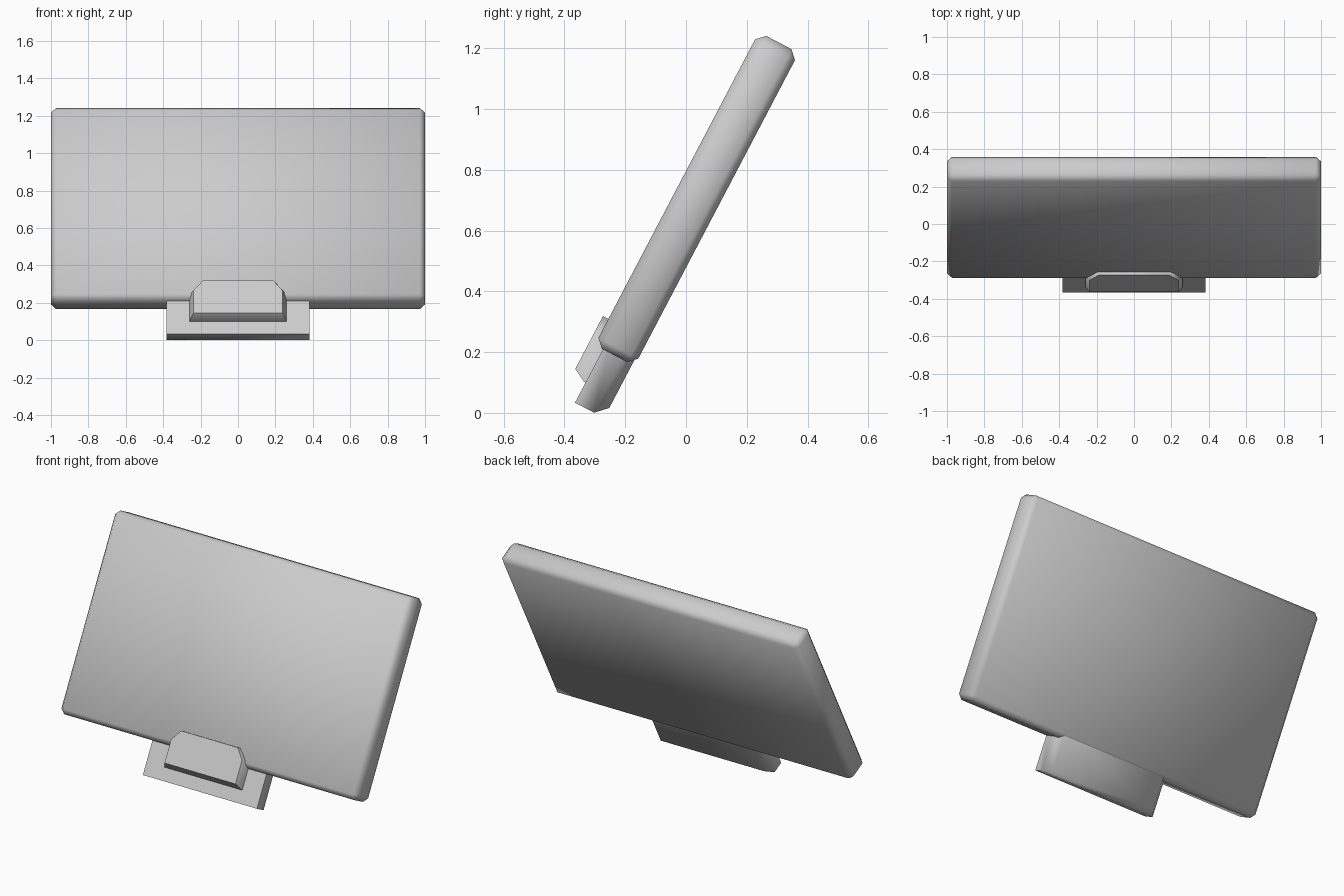
import bpy, bmesh, math
from mathutils import Matrix

cube = bpy.data.objects.get("Cube")
if cube:
    bpy.data.objects.remove(cube, do_unlink=True)

TILT = Matrix.Rotation(math.radians(-27.7), 4, 'X')   # whole model leans back

grey = bpy.data.materials.new("light grey")
grey.use_nodes = True
grey.diffuse_color = (0.6, 0.6, 0.6, 1)
grey.node_tree.nodes["Principled BSDF"].inputs["Base Color"].default_value = grey.diffuse_color


def finish(name, bm, angle):
    bmesh.ops.recalc_face_normals(bm, faces=bm.faces)
    bm.transform(TILT)
    mesh = bpy.data.meshes.new(name)
    bm.to_mesh(mesh)
    bm.free()
    mesh.materials.append(grey)
    obj = bpy.data.objects.new(name, mesh)
    bpy.context.collection.objects.link(obj)
    bpy.ops.object.select_all(action='DESELECT')
    obj.select_set(True)
    bpy.context.view_layer.objects.active = obj
    bpy.ops.object.shade_smooth_by_angle(angle=math.radians(angle))
    return obj


def box(x, y, z):
    """Box from (min, max) pairs along each axis."""
    bm = bmesh.new()
    bmesh.ops.create_cube(bm, size=1)
    for v in bm.verts:
        v.co = [r[0] if c < 0 else r[1] for c, r in zip(v.co, (x, y, z))]
    return bm


def chamfer(bm, edges, width):
    bmesh.ops.bevel(bm, geom=edges, offset=width, segments=1, profile=0.5, affect='EDGES')


# Wide panel with every edge chamfered
bm = box((-1, 1), (-0.37, -0.222), (0.058, 1.221))
chamfer(bm, bm.edges[:], 0.027)
finish("panel", bm, 60)

# Foot under the panel, chamfered round the back of its ends and bottom
BACK = -0.231
bm = box((-0.383, 0.383), (-0.339, BACK), (-0.14, 0.12))
rim = [e for e in bm.edges
       if all(abs(v.co.y - BACK) < 0.001 for v in e.verts)
       and any(v.co.z < 0 for v in e.verts)]
chamfer(bm, rim, 0.037)
finish("foot", bm, 60)


# Front clip: cut-cornered plate that narrows toward its face
def clip_ring(bm, y, inset, bottom):
    w = 0.26 - inset
    half = [(w, bottom), (w, 0.095), (0.2 - inset / 2, 0.155)]
    outline = half + [(-x, z) for x, z in reversed(half)]
    return [bm.verts.new((x, y, z)) for x, z in outline]


bm = bmesh.new()
rings = [clip_ring(bm, -0.3, 0, -0.065),
         clip_ring(bm, -0.345, 0, -0.065),
         clip_ring(bm, -0.39, 0.022, -0.041)]
bm.faces.new(rings[0])
bm.faces.new(rings[-1])
for a, b in zip(rings, rings[1:]):
    for i in range(len(a)):
        j = (i + 1) % len(a)
        bm.faces.new((a[i], a[j], b[j], b[i]))
finish("front_clip", bm, 50)
